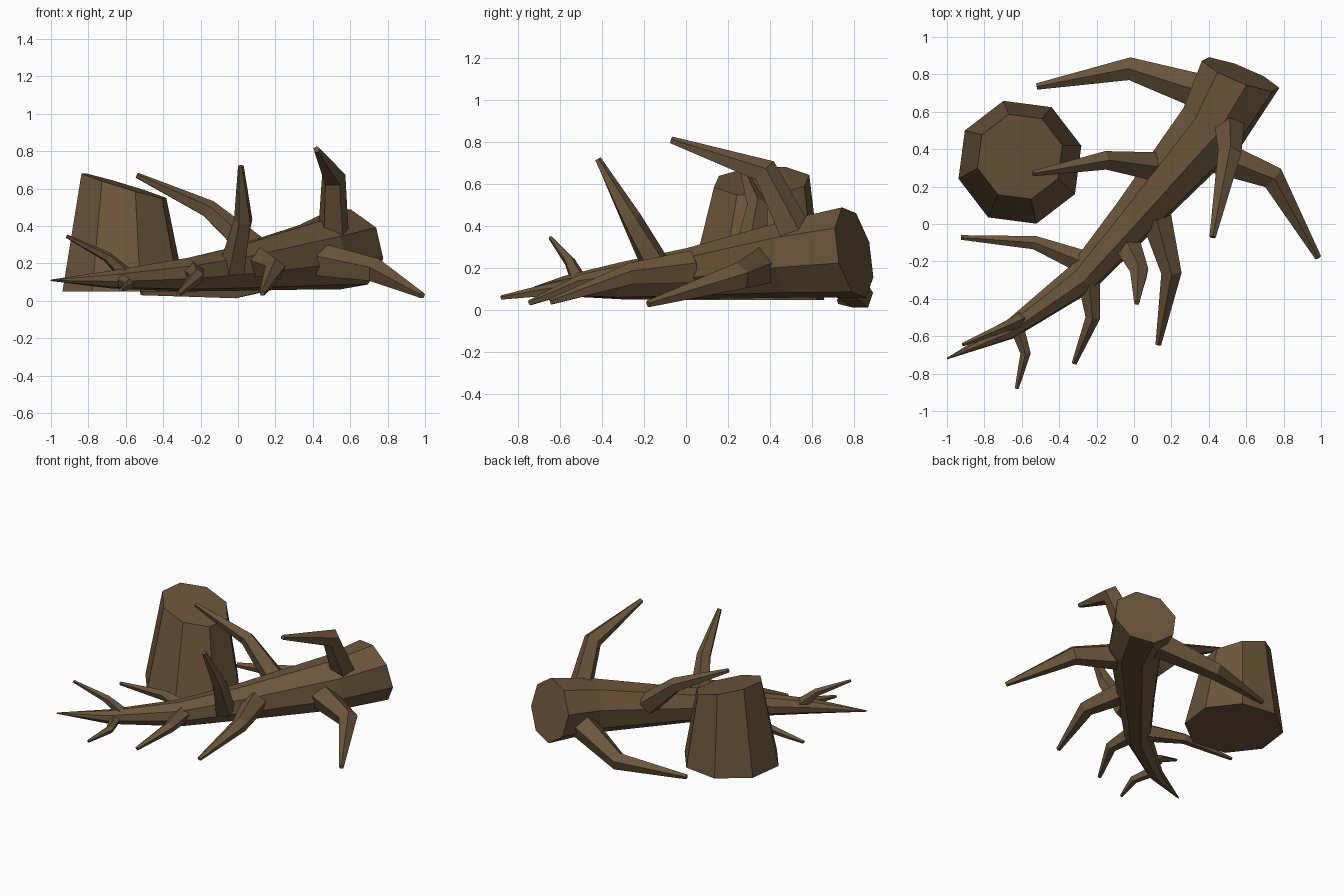
import bpy, bmesh, math
from mathutils import Vector

cube = bpy.data.objects.get("Cube")
if cube:
    bpy.data.objects.remove(cube, do_unlink=True)

bark = bpy.data.materials.new("brown bark")
bark.use_nodes = True
BROWN = (0.15, 0.092, 0.043, 1)
bark.diffuse_color = BROWN
bark.node_tree.nodes["Principled BSDF"].inputs["Base Color"].default_value = BROWN


def skin(name, rings):
    """Join rings of points into a closed, flat-shaded tube."""
    bm = bmesh.new()
    loops = [[bm.verts.new(p) for p in ring] for ring in rings]
    n = len(loops[0])
    for a, b in zip(loops, loops[1:]):
        for i in range(n):
            j = (i + 1) % n
            bm.faces.new((a[i], a[j], b[j], b[i]))
    bm.faces.new(loops[0])
    bm.faces.new(loops[-1])
    bmesh.ops.recalc_face_normals(bm, faces=bm.faces)
    mesh = bpy.data.meshes.new(name)
    bm.to_mesh(mesh)
    bm.free()
    mesh.materials.append(bark)
    obj = bpy.data.objects.new(name, mesh)
    bpy.context.collection.objects.link(obj)


def limb(name, path, radii, sides=5, turn=90, end_normal=None):
    """Tapered limb following a bent path."""
    pts = [Vector(p) for p in path]
    rings = []
    for k, (p, r) in enumerate(zip(pts, radii)):
        before = (p - pts[k - 1]).normalized() if k else Vector()
        after = (pts[k + 1] - p).normalized() if k + 1 < len(pts) else Vector()
        t = (before + after).normalized()
        if end_normal and k + 1 == len(pts):
            t = Vector(end_normal).normalized()
        u = t.cross(Vector((0, 0, 1))).normalized()
        v = u.cross(t)
        angles = [math.radians(turn + 360 * i / sides) for i in range(sides)]
        rings.append([p + r * (u * math.cos(a) + v * math.sin(a)) for a in angles])
    skin(name, rings)


# Fallen trunk, thin tip to cut base
limb("trunk",
     [(-1, -.72, .11), (-.67, -.57, .115), (-.28, -.29, .14), (0, .03, .175),
      (.42, .52, .245), (.57, .80, .275)],
     [.004, .05, .092, .125, .19, .225], sides=8, turn=32, end_normal=(.4, 1, .21))

# Branches: start, elbow, tip, and their radii
branches = {
    "back_branch": ([(.38, .70, .19), (-.02, .83, .065), (-.52, .735, .045)], (.1, .064, .018)),
    "left_side_branch": ([(.45, .36, .21), (.74, .25, .16), (.985, -.18, .03)], (.095, .068, .018)),
    "tall_upper_branch": ([(.51, .52, .36), (.51, .375, .66), (.42, -.07, .81)], (.085, .066, .018)),
    "middle_upper_branch": ([(.09, .31, .27), (-.16, .34, .49), (-.54, .27, .67)], (.08, .052, .016)),
    "front_upper_branch": ([(-.03, -.12, .17), (.03, -.26, .43), (.015, -.42, .72)], (.075, .052, .016)),
    "front_side_branch": ([(.12, .03, .2), (.2, -.26, .17), (.13, -.645, .04)], (.085, .057, .016)),
    "low_front_branch": ([(-.24, -.32, .15), (-.22, -.5, .13), (-.32, -.745, .035)], (.06, .041, .014)),
    "low_right_branch": ([(-.28, -.2, .13), (-.53, -.1, .13), (-.925, -.072, .106)], (.065, .038, .013)),
    "tip_upper_twig": ([(-.6, -.51, .14), (-.7, -.555, .235), (-.915, -.645, .345)], (.042, .028, .01)),
    "tip_front_twig": ([(-.63, -.54, .11), (-.58, -.69, .09), (-.627, -.88, .06)], (.04, .029, .011)),
}
for name, (path, radii) in branches.items():
    limb(name, path, radii)

# Upright stump with a slanted cut
corners = [math.radians(15 + 45 * i) for i in range(8)]
bottom = [Vector((-.61 + .34 * math.cos(a), .33 + .34 * math.sin(a), .05)) for a in corners]
top = []
for a in corners:
    x, y = .235 * math.cos(a), .235 * math.sin(a)
    top.append(Vector((-.61 + x, .36 + y, .615 - .3 * x + .05 * y)))
skin("stump", [bottom, top])
